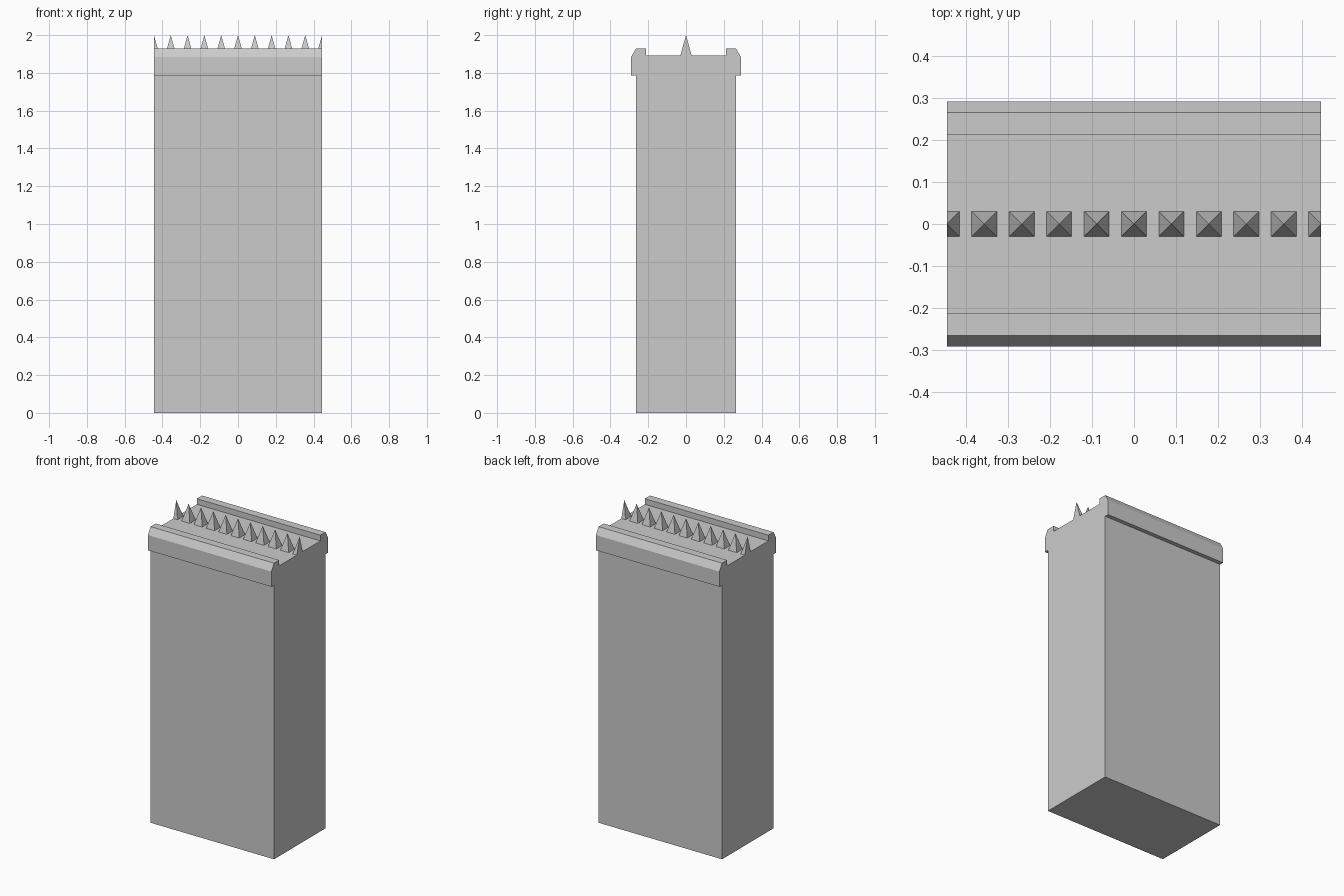
import bpy

if "Cube" in bpy.data.objects:
    bpy.data.objects.remove(bpy.data.objects["Cube"])

HALF_LEN = 0.445
FLOOR_Z = 1.892


def make_object(name, verts, faces):
    mesh = bpy.data.meshes.new(name)
    mesh.from_pydata(verts, [], faces)
    mesh.update()
    obj = bpy.data.objects.new(name, mesh)
    bpy.context.collection.objects.link(obj)
    return obj


# Wall with overhanging chamfered coping and raised lips: mirrored profile extruded along x
half = [(0.264, 0), (0.264, 1.785), (0.291, 1.785), (0.291, 1.884),
        (0.265, 1.929), (0.212, 1.929), (0.212, FLOOR_Z)]
profile = half + [(-y, z) for y, z in reversed(half)]
n = len(profile)
verts = [(x, y, z) for x in (-HALF_LEN, HALF_LEN) for y, z in profile]
faces = [tuple(reversed(range(n))), tuple(range(n, 2 * n))]
faces += [(i, (i + 1) % n, n + (i + 1) % n, n + i) for i in range(n)]
make_object("wall_with_coping", verts, faces)

# Row of pyramid spikes, the two end ones cut in half flush with the wall ends
R = 0.03
PITCH = HALF_LEN / 5
for k in range(-5, 6):
    cx = k * PITCH
    x0 = cx if k == -5 else cx - R
    x1 = cx if k == 5 else cx + R
    base = [(x0, -R, FLOOR_Z), (x1, -R, FLOOR_Z), (x1, R, FLOOR_Z), (x0, R, FLOOR_Z)]
    make_object(f"spike_{k + 6:02d}", base + [(cx, 0, 2.0)],
                [(0, 1, 4), (1, 2, 4), (2, 3, 4), (3, 0, 4)])
